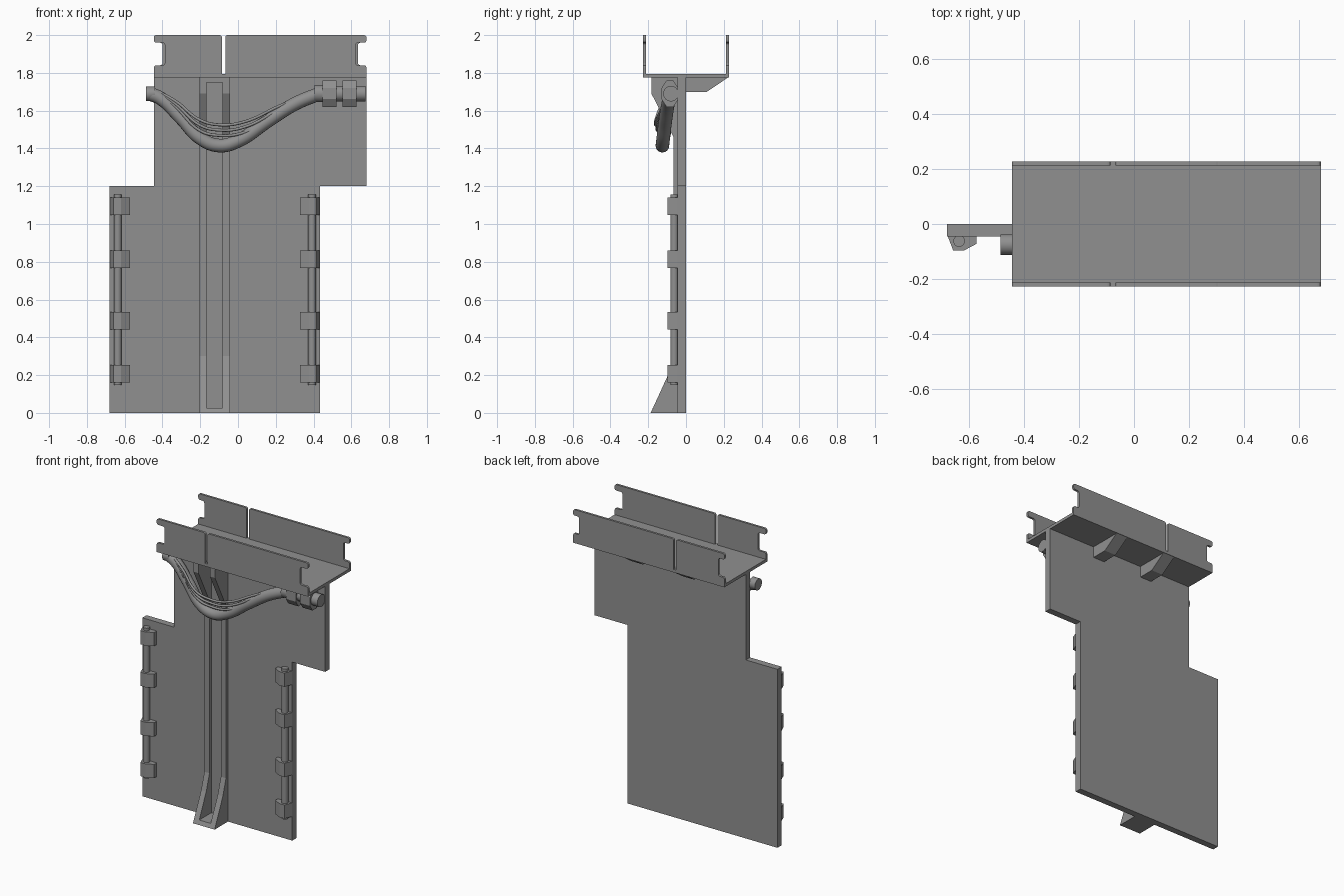
import bpy, bmesh, math
from mathutils import Vector, Matrix

cube = bpy.data.objects.get("Cube")
if cube:
    bpy.data.objects.remove(cube)

grey = bpy.data.materials.new("plain_grey")
grey.use_nodes = True
grey.diffuse_color = (0.28, 0.28, 0.28, 1)
grey.node_tree.nodes["Principled BSDF"].inputs["Base Color"].default_value = (0.28, 0.28, 0.28, 1)


def finish(name, bm, smooth=False):
    bmesh.ops.recalc_face_normals(bm, faces=bm.faces)
    mesh = bpy.data.meshes.new(name)
    bm.to_mesh(mesh)
    bm.free()
    mesh.materials.append(grey)
    obj = bpy.data.objects.new(name, mesh)
    bpy.context.collection.objects.link(obj)
    if smooth:
        bpy.ops.object.select_all(action='DESELECT')
        bpy.context.view_layer.objects.active = obj
        obj.select_set(True)
        bpy.ops.object.shade_smooth_by_angle(angle=math.radians(40))
    return obj


def prism(name, pts, axis, a, b, round_above=None, radius=0.012):
    """Extrude a 2D outline along an axis, optionally rounding its corners."""
    place = {'x': lambda p, d: (d, p[0], p[1]),
             'y': lambda p, d: (p[0], d, p[1]),
             'z': lambda p, d: (p[0], p[1], d)}[axis]
    bm = bmesh.new()
    low = [bm.verts.new(place(p, a)) for p in pts]
    high = [bm.verts.new(place(p, b)) for p in pts]
    n = len(pts)
    bm.faces.new(low)
    bm.faces.new(high)
    for i in range(n):
        bm.faces.new((low[i], low[(i + 1) % n], high[(i + 1) % n], high[i]))
    if round_above is not None:
        bmesh.ops.recalc_face_normals(bm, faces=bm.faces)
        edges = [bm.edges.get((low[i], high[i])) for i in range(n) if pts[i][1] > round_above]
        bmesh.ops.bevel(bm, geom=edges, offset=radius, segments=3, profile=0.5, affect='EDGES')
    return finish(name, bm)


def box(name, x, y, z):
    return prism(name, [(x[0], z[0]), (x[1], z[0]), (x[1], z[1]), (x[0], z[1])], 'y', *y)


def cylinder(name, centre, radius, length, axis, sides=20, squash=1.0):
    bm = bmesh.new()
    bmesh.ops.create_cone(bm, cap_ends=True, segments=sides, radius1=radius, radius2=radius, depth=length)
    turn = Matrix.Rotation(math.pi / sides, 4, 'Z')
    if axis == 'x':
        turn = Matrix.Rotation(math.pi / 2, 4, 'Y') @ turn
    bmesh.ops.transform(bm, matrix=Matrix.Translation(centre) @ Matrix.Diagonal((1, squash, 1, 1)) @ turn,
                        verts=bm.verts)
    return finish(name, bm, sides > 8)


def tube(name, points, radius, sides=6):
    """Sweep a round section along a smooth path."""
    curve = bpy.data.curves.new(name, 'CURVE')
    curve.dimensions = '3D'
    curve.bevel_depth = radius
    curve.bevel_resolution = sides
    curve.use_fill_caps = True
    spline = curve.splines.new('BEZIER')
    spline.bezier_points.add(len(points) - 1)
    for bp, p in zip(spline.bezier_points, points):
        bp.co = p
        bp.handle_left_type = bp.handle_right_type = 'AUTO'
    spline.resolution_u = 8
    curve.materials.append(grey)
    obj = bpy.data.objects.new(name, curve)
    bpy.context.collection.objects.link(obj)
    return obj


# Stepped wall panel
prism("wall_panel", [(-0.68, 0), (0.435, 0), (0.435, 1.2), (0.68, 1.2), (0.68, 1.78),
                     (-0.445, 1.78), (-0.445, 1.2), (-0.68, 1.2)], 'y', -0.045, 0)

# Cable tray: floor and segmented side walls
LEFT, RIGHT, FLOOR, TOP = -0.445, 0.68, 1.775, 2.0
box("tray_floor", (LEFT, RIGHT), (-0.228, 0.228), (FLOOR, 1.795))


def end_panel(name, outer, inner, depth, y):
    s = 1 if inner > outer else -1
    notch = outer + s * depth
    prism(name, [(inner, FLOOR), (outer, FLOOR), (outer, 1.84), (notch, 1.84), (notch, 1.96),
                 (outer, 1.96), (outer, TOP), (inner, TOP)], 'y', *y, round_above=1.8)


for side, y, depth in (("front", (-0.228, -0.213), 0.058), ("back", (0.213, 0.228), 0.045)):
    end_panel(side + "_tray_panel_right", LEFT, -0.085, depth, y)
    end_panel(side + "_tray_panel_left", RIGHT, 0.295, depth, y)
    prism(side + "_tray_panel_middle", [(-0.067, FLOOR), (0.313, FLOOR), (0.313, TOP), (-0.067, TOP)],
          'y', *y, round_above=1.8)
    for x in (-0.076, 0.304):
        box(side + "_tray_joint", (x - 0.012, x + 0.012), y, (FLOOR, 1.795))

# Rear gussets below the tray
for i, x in enumerate((-0.095, 0.285)):
    prism(f"rear_gusset_{i + 1}", [(0, 1.70), (0.11, 1.70), (0.222, 1.775), (0.222, 1.78), (0, 1.78)],
          'x', x - 0.043, x + 0.043)

# Front channel: two flared rails joined at both ends
rail = [(-0.04, 0), (-0.187, 0), (-0.1, 0.19), (-0.066, 0.3), (-0.066, 1.46),
        (-0.183, 1.69), (-0.183, 1.78), (-0.04, 1.78)]
prism("channel_rail_right", rail, 'x', -0.204, -0.166)
prism("channel_rail_left", rail, 'x', -0.081, -0.043)
prism("channel_foot", [(-0.04, 0), (-0.187, 0), (-0.175, 0.027), (-0.04, 0.027)], 'x', -0.17, -0.075)
box("channel_head", (-0.17, -0.075), (-0.183, -0.04), (1.75, 1.78))

# Vertical rods held by clips, mirrored at both edges
clip = [(0, -0.04), (0.022, -0.097), (0.06, -0.097), (0.107, -0.072), (0.107, -0.04)]
for side, edge, s in (("right", -0.68, 1), ("left", 0.435, -1)):
    cylinder(side + "_rod", (edge + s * 0.043, -0.062, 0.652), 0.021, 1.01, 'z')
    for i, z in enumerate((0.207, 0.487, 0.814, 1.094)):
        prism(f"{side}_clip_{i + 1}", [(edge + s * u, v) for u, v in clip], 'z', z - 0.046, z + 0.046)

# Coupling with two nuts at the end of the cable
cylinder("coupling_sleeve", (0.54, -0.08, 1.69), 0.041, 0.27, 'x')
cylinder("coupling_end_collar", (0.43, -0.08, 1.69), 0.046, 0.05, 'x')
for i, x in enumerate((0.484, 0.59)):
    cylinder(f"coupling_nut_{i + 1}", (x, -0.085, 1.69), 0.075, 0.074, 'x', 8, 0.65)

# Sagging main cable with a short end ferrule
tube("main_cable", [(-0.47, -0.075, 1.69), (-0.41, -0.08, 1.665), (-0.3, -0.1, 1.56), (-0.2, -0.12, 1.455),
                    (-0.1, -0.125, 1.415), (0, -0.122, 1.44), (0.15, -0.11, 1.54),
                    (0.3, -0.095, 1.635), (0.43, -0.08, 1.69)], 0.036)
cylinder("cable_ferrule", (-0.463, -0.075, 1.69), 0.038, 0.046, 'x')

# Thin loose wires above the cable
for i in range(3):
    low = 1.525 - 0.028 * i
    out = -0.16 + 0.008 * i
    tube(f"thin_wire_{i + 1}", [(-0.45, -0.08, 1.715), (-0.33, -0.12, 1.65 - 0.015 * i),
                                (-0.2, out, low + 0.025), (-0.1, out, low), (0.03, out, low + 0.015),
                                (0.22, -0.12, low + 0.1 + 0.01 * i), (0.43, -0.08, 1.71)], 0.008, 2)
